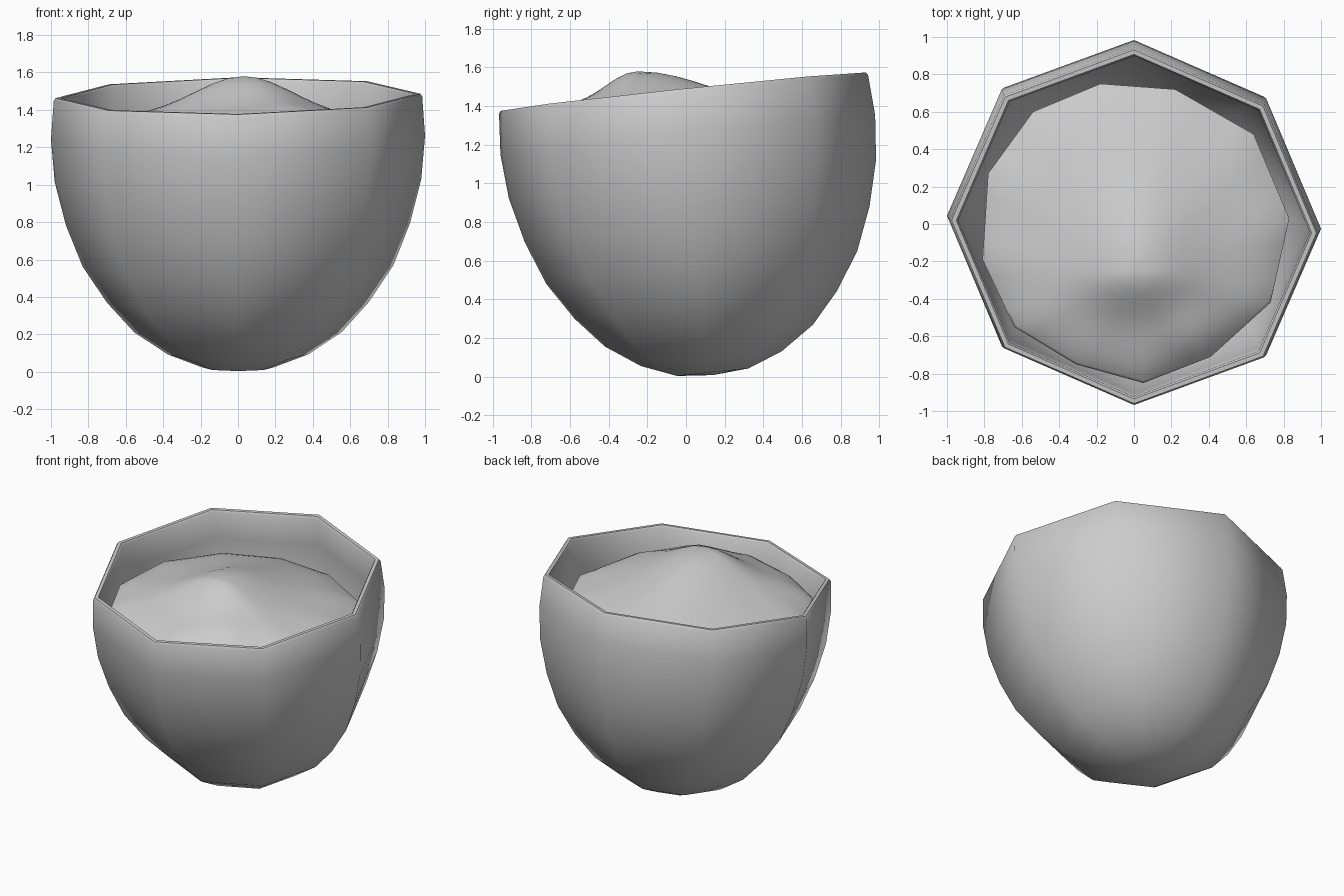
import bpy, bmesh, math

if "Cube" in bpy.data.objects:
    bpy.data.objects.remove(bpy.data.objects["Cube"])

TILT = math.radians(6)
POLE_Y, POLE_Z = 0.14, 0.008


def lean(r, a, z):
    """Place a lathe point on the slightly skewed, forward-leaning axis."""
    x, y = r * math.cos(a), 0.975 * r * math.sin(a)
    return (x,
            POLE_Y + y * math.cos(TILT) - z * math.sin(TILT) - 0.035 * x,
            POLE_Z + y * math.sin(TILT) + z * math.cos(TILT) + 0.012 * x * z / 1.47)


def skin(name, rings, first, last, angle):
    """Bridge rings of points between two closing pole points."""
    bm = bmesh.new()
    loops = [[bm.verts.new(p) for p in ring] for ring in rings]
    n = len(loops[0])
    for a, b in zip(loops, loops[1:]):
        for i in range(n):
            j = (i + 1) % n
            bm.faces.new((a[i], a[j], b[j], b[i]))
    for loop, pole in ((loops[0], first), (loops[-1], last)):
        v = bm.verts.new(pole)
        for i in range(n):
            bm.faces.new((loop[i], loop[(i + 1) % n], v))
    bmesh.ops.recalc_face_normals(bm, faces=bm.faces)
    me = bpy.data.meshes.new(name)
    bm.to_mesh(me)
    bm.free()
    ob = bpy.data.objects.new(name, me)
    bpy.context.collection.objects.link(ob)
    bpy.ops.object.select_all(action='DESELECT')
    ob.select_set(True)
    bpy.context.view_layer.objects.active = ob
    bpy.ops.object.shade_smooth_by_angle(angle=math.radians(angle))
    return ob


# Eight-sided shell: outside, narrow bevelled rim, then inside
outer = [(.19, .015), (.375, .085), (.555, .205), (.70, .365), (.83, .56),
         (.92, .785), (.98, 1.02), (1.0, 1.25), (.985, 1.46)]
rim = [(.975, 1.475), (.95, 1.475), (.94, 1.46)]
inner = [(r * .945, .06 + z * .96) for r, z in reversed(outer[:-1])]
profile = outer + rim + inner
skin("shell",
     [[lean(r, math.tau * i / 8, z) for i in range(8)] for r, z in profile],
     lean(0, 0, 0), lean(0, 0, .06), 50)

# Filling: uneven twelve-cornered outline with a mound near the front
outline = [(.83, .03), (.64, .48), (.22, .72), (-.18, .75), (-.54, .60),
           (-.78, .27), (-.81, -.19), (-.64, -.55), (-.31, -.75),
           (.05, -.85), (.41, -.71), (.73, -.42)]
CX, CY = .03, -.25


def spread(t, step=4):
    """Outline subdivided and scaled about the mound centre."""
    pts = []
    for k, (x0, y0) in enumerate(outline):
        x1, y1 = outline[(k + 1) % len(outline)]
        for s in range(step):
            f = s / step
            x, y = x0 + (x1 - x0) * f, y0 + (y1 - y0) * f
            pts.append((CX + (x - CX) * t, CY + (y - CY) * t))
    return pts


def bump(x, y, cx, cy, sx, sy):
    return math.exp(-((x - cx) / sx) ** 2 / 2 - ((y - cy) / sy) ** 2 / 2)


def top(x, y, t):
    z = 1.28 + .10 * (1 - t ** 5)
    z += .20 * bump(x, y, CX, CY, .25, .17 if y < CY else .38) * (1 - t ** 6)
    return z + .04 * bump(x, y, .32, -.60, .15, .12) * (1 - t ** 8)


rings = [[(x, y, top(x, y, t)) for x, y in spread(t)]
         for t in (.1, .2, .3, .4, .5, .6, .7, .8, .88, .94, .98, 1)]
# underside tapers down inside the shell
for s, z in ((.99, 1.22), (.95, 1.0), (.85, .75), (.68, .5), (.42, .27)):
    rings.append([(x * s, y * s + .1 * (1 - s), z) for x, y in spread(1)])
skin("filling", rings, (CX, CY, top(CX, CY, 0)), (0, .1, .2), 60)
